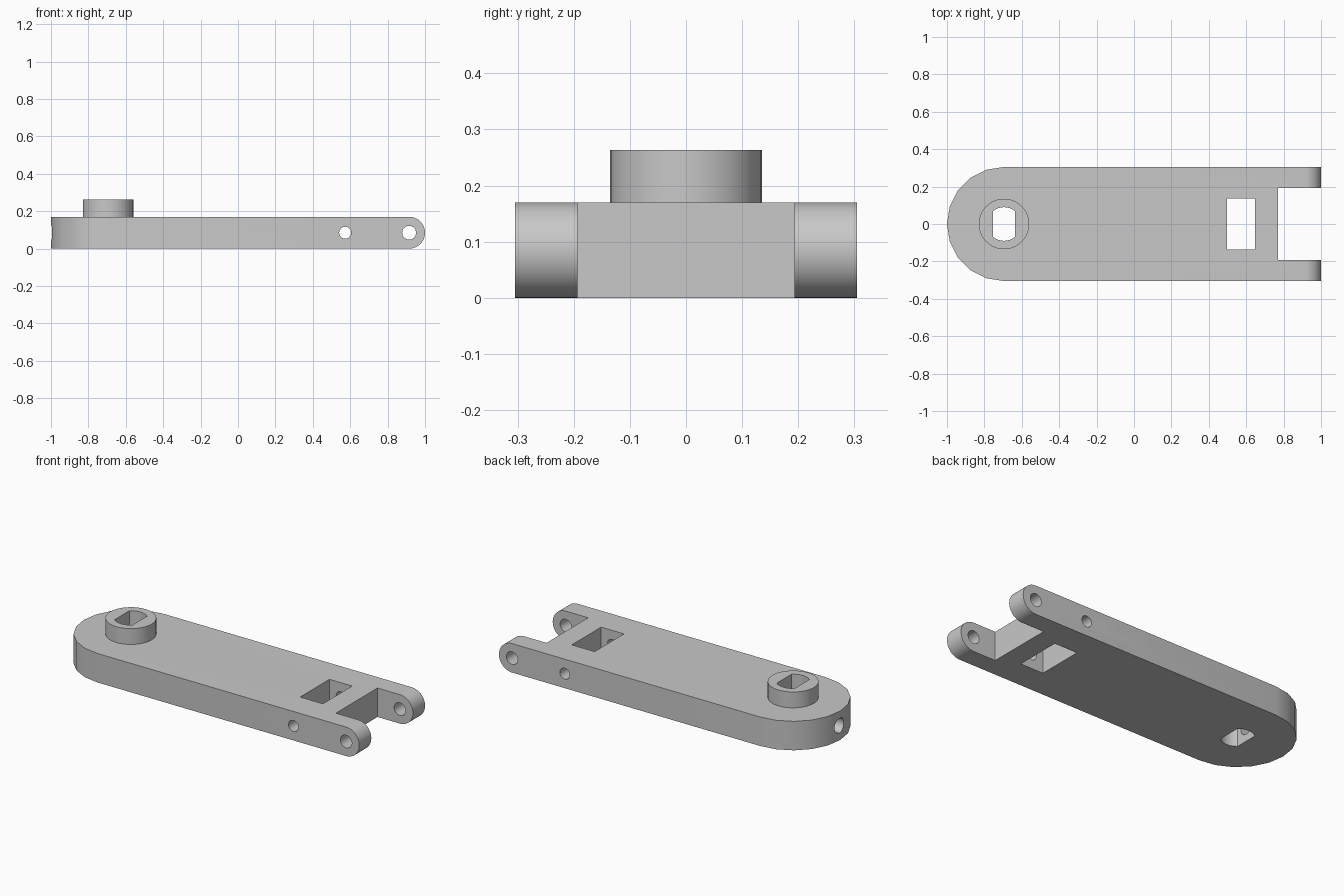
import bpy, bmesh
from math import pi, cos, sin, sqrt, asin
from mathutils import Vector

cube = bpy.data.objects.get("Cube")
if cube:
    bpy.data.objects.remove(cube, do_unlink=True)

# Main dimensions
HALF_W, THICK = 0.305, 0.17
PIVOT_X = HALF_W - 1
MID_Z = THICK / 2
PIN_X = 1 - MID_Z

grey = bpy.data.materials.new("plain_grey")
grey.use_nodes = True
grey.diffuse_color = (0.58, 0.58, 0.58, 1)
grey.node_tree.nodes["Principled BSDF"].inputs["Base Color"].default_value = grey.diffuse_color


def arc(cx, cy, r, start, end, n):
    """Points along an arc, both ends included."""
    return [(cx + r * cos(start + (end - start) * i / n),
             cy + r * sin(start + (end - start) * i / n)) for i in range(n + 1)]


def circle(cx, cy, r, n=32):
    return arc(cx, cy, r, 0, 2 * pi, n)[:-1]


def rect(x0, x1, half):
    return [(x0, -half), (x1, -half), (x1, half), (x0, half)]


def prism(name, outline, axis, low, high):
    """Extrude a closed 2D outline along the given axis."""
    place = {"x": lambda a, b, t: (t, a, b),
             "y": lambda a, b, t: (a, t, b),
             "z": lambda a, b, t: (a, b, t)}[axis]
    bm = bmesh.new()
    face = bm.faces.new([bm.verts.new(place(a, b, low)) for a, b in outline])
    new = bmesh.ops.extrude_face_region(bm, geom=[face])["geom"]
    bmesh.ops.translate(bm, verts=[v for v in new if isinstance(v, bmesh.types.BMVert)],
                        vec=Vector(place(0, 0, high - low)))
    bmesh.ops.recalc_face_normals(bm, faces=bm.faces)
    mesh = bpy.data.meshes.new(name)
    bm.to_mesh(mesh)
    bm.free()
    mesh.materials.append(grey)
    obj = bpy.data.objects.new(name, mesh)
    bpy.context.collection.objects.link(obj)
    return obj


def combine(target, tool, operation):
    """Apply a boolean and discard the tool."""
    tool.hide_render = True
    mod = target.modifiers.new(tool.name, "BOOLEAN")
    mod.operation, mod.solver, mod.object = operation, "EXACT", tool
    bpy.context.view_layer.objects.active = target
    bpy.ops.object.modifier_apply(modifier=mod.name)
    bpy.data.objects.remove(tool, do_unlink=True)


# Arm: side profile with rounded fork tips, trimmed to the round-ended plan
side = arc(PIN_X, MID_Z, MID_Z, -pi / 2, pi / 2, 24) + [(-1.2, THICK), (-1.2, 0)]
arm = prism("link_arm", side, "y", -0.5, 0.5)
plan = arc(PIVOT_X, 0, HALF_W, pi / 2, 3 * pi / 2, 10) + [(1.2, -HALF_W), (1.2, HALF_W)]
combine(arm, prism("plan_trim", plan, "z", -0.1, 0.4), "INTERSECT")

# Raised hub on the round end
combine(arm, prism("hub", circle(PIVOT_X, 0, 0.135, 40), "z", MID_Z, 0.263), "UNION")

# Double-D shaft hole
SHAFT_R, FLAT = 0.09, 0.058
a = asin(FLAT / SHAFT_R)
shaft = (arc(PIVOT_X, 0, SHAFT_R, pi / 2 - a, pi / 2 + a, 8)
         + arc(PIVOT_X, 0, SHAFT_R, 3 * pi / 2 - a, 3 * pi / 2 + a, 8))
cutters = [
    ("shaft_hole", shaft, "z", -0.1, 0.4),
    ("window", rect(0.498, 0.646, 0.136), "z", -0.1, 0.4),
    ("fork_slot", rect(0.77, 1.2, 0.193), "z", -0.1, 0.4),
    ("fork_pin_holes", circle(PIN_X, MID_Z, 0.037), "y", -0.5, 0.5),
    ("window_pin_holes", circle(0.573, MID_Z, 0.032), "y", -0.5, 0.5),
    ("set_screw_hole", circle(0, MID_Z, 0.043), "x", -1.2, PIVOT_X),
]
for cutter in cutters:
    combine(arm, prism(*cutter), "DIFFERENCE")

# Smooth curved walls, crisp edges
bpy.ops.object.select_all(action="DESELECT")
arm.select_set(True)
bpy.context.view_layer.objects.active = arm
bpy.ops.object.shade_smooth_by_angle(angle=pi / 6)
